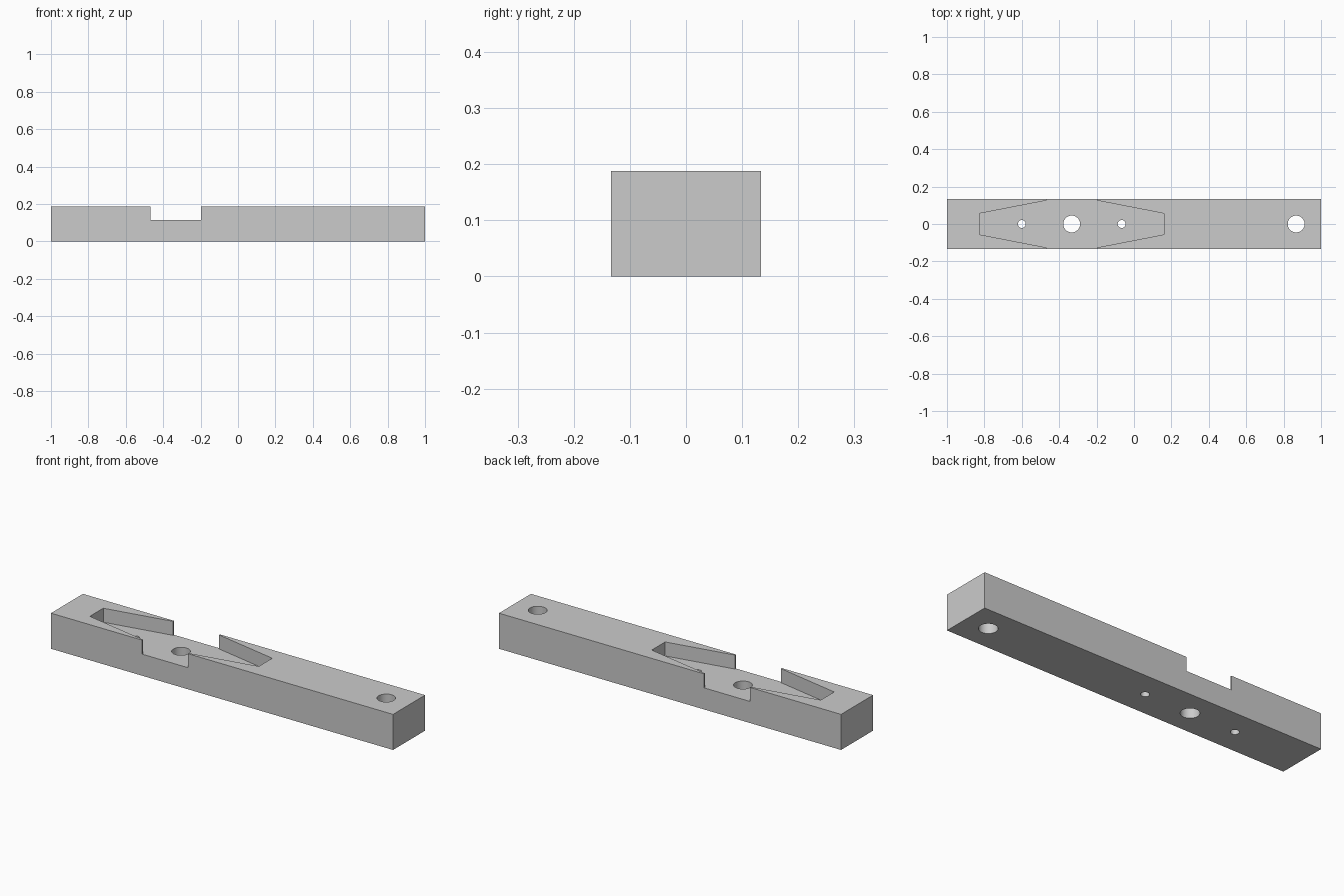
import bpy
import bmesh

cube = bpy.data.objects.get("Cube")
if cube:
    bpy.data.objects.remove(cube, do_unlink=True)

LENGTH, WIDTH, HEIGHT = 2.0, 0.267, 0.188
FLOOR = 0.114      # height of the pocket floor
CENTRE = -0.333    # x of the pocket's middle

grey = bpy.data.materials.new("plain grey")
grey.use_nodes = True
colour = (0.6, 0.6, 0.6, 1)
grey.diffuse_color = colour
grey.node_tree.nodes["Principled BSDF"].inputs["Base Color"].default_value = colour


def add_object(name, bm):
    bmesh.ops.recalc_face_normals(bm, faces=bm.faces[:])
    mesh = bpy.data.meshes.new(name)
    bm.to_mesh(mesh)
    bm.free()
    mesh.materials.append(grey)
    obj = bpy.data.objects.new(name, mesh)
    bpy.context.collection.objects.link(obj)
    return obj


def prism(name, outline, bottom, top):
    bm = bmesh.new()
    face = bm.faces.new([bm.verts.new((x, y, bottom)) for x, y in outline])
    up = bmesh.ops.extrude_face_region(bm, geom=[face])["geom"]
    verts = [v for v in up if isinstance(v, bmesh.types.BMVert)]
    bmesh.ops.translate(bm, verts=verts, vec=(0, 0, top - bottom))
    return add_object(name, bm)


def hole(name, x, radius):
    bm = bmesh.new()
    bmesh.ops.create_cone(bm, cap_ends=True, segments=48, radius1=radius,
                          radius2=radius, depth=1)
    bmesh.ops.translate(bm, verts=bm.verts[:], vec=(x, 0, 0))
    return add_object(name, bm)


# Main bar
x, y = LENGTH / 2, WIDTH / 2
bar = prism("bar", [(-x, -y), (x, -y), (x, y), (-x, y)], 0, HEIGHT)

# Tapered pocket, open to both sides in the middle; quarter outline mirrored
quarter = [(0.494, 0.056), (0.134, 0.126), (0.134, 0.2)]
half = quarter + [(-px, py) for px, py in reversed(quarter)]
outline = half + [(-px, -py) for px, py in half]
cutters = [prism("pocket_cutter", [(px + CENTRE, py) for px, py in outline],
                 FLOOR, HEIGHT + 0.1)]

# Mounting holes and pin holes
for name, hx, radius in (("centre_hole_cutter", CENTRE, 0.045),
                         ("end_hole_cutter", 0.867, 0.045),
                         ("outer_pin_hole_cutter", CENTRE - 0.267, 0.021),
                         ("inner_pin_hole_cutter", CENTRE + 0.267, 0.021)):
    cutters.append(hole(name, hx, radius))

for cutter in cutters:
    cutter.hide_render = True
    cutter.hide_set(True)
    cut = bar.modifiers.new(cutter.name, "BOOLEAN")
    cut.operation = "DIFFERENCE"
    cut.solver = "EXACT"
    cut.object = cutter

# Apply the cuts and smooth only the round hole walls
bpy.ops.object.select_all(action="DESELECT")
bar.select_set(True)
bpy.context.view_layer.objects.active = bar
for cut in list(bar.modifiers):
    bpy.ops.object.modifier_apply(modifier=cut.name)
for cutter in cutters:
    bpy.data.objects.remove(cutter, do_unlink=True)
bpy.ops.object.shade_smooth_by_angle()
